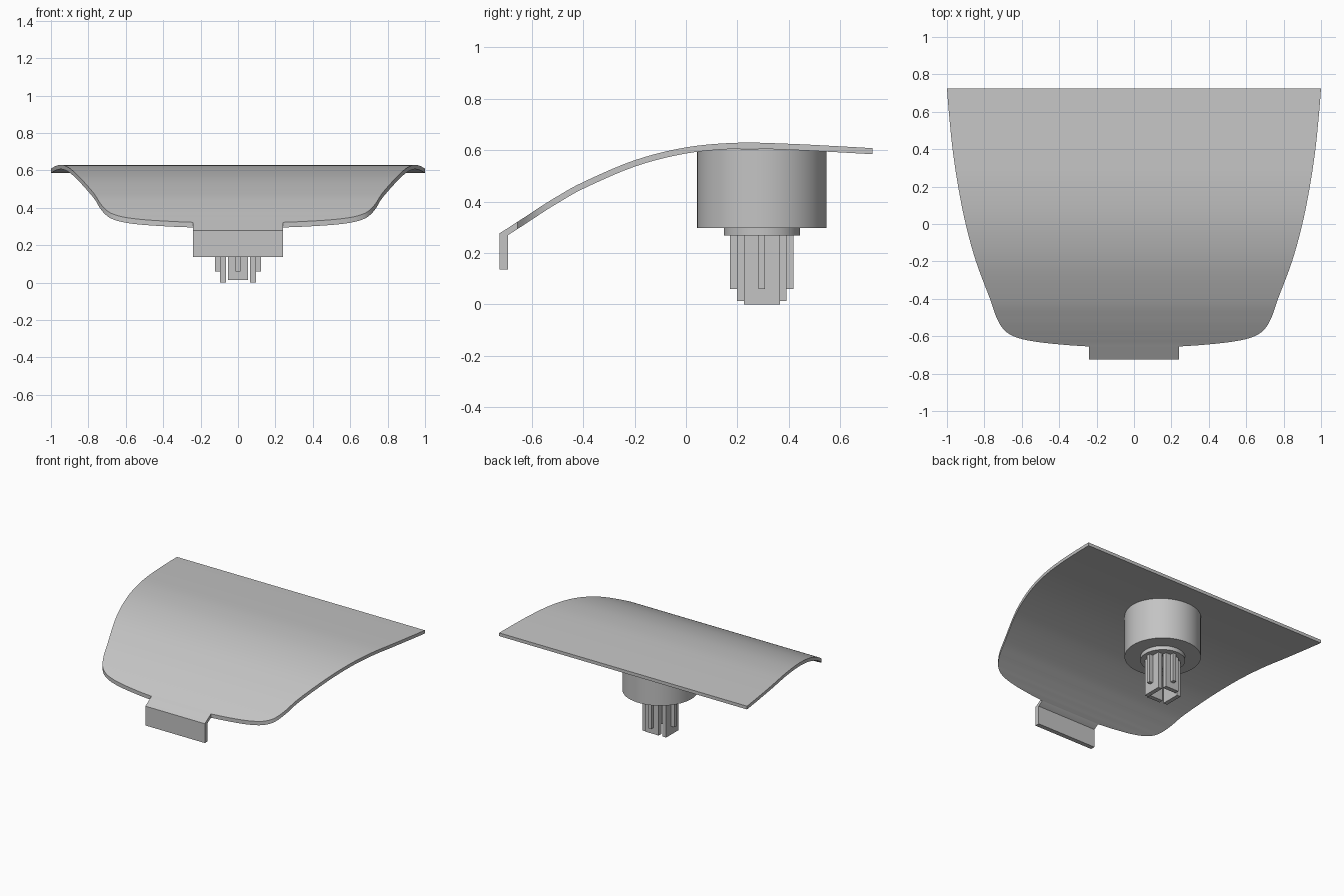
import bpy, bmesh, math
from mathutils import Vector, Matrix

if "Cube" in bpy.data.objects:
    bpy.data.objects.remove(bpy.data.objects["Cube"])

GREY = (0.55, 0.55, 0.55, 1)
mat = bpy.data.materials.new("plain grey")
mat.use_nodes = True
mat.diffuse_color = GREY
mat.node_tree.nodes["Principled BSDF"].inputs["Base Color"].default_value = GREY

STEM_Y = 0.295


def finish(bm, name, angle=30):
    bmesh.ops.recalc_face_normals(bm, faces=bm.faces)
    mesh = bpy.data.meshes.new(name)
    bm.to_mesh(mesh)
    bm.free()
    mesh.materials.append(mat)
    obj = bpy.data.objects.new(name, mesh)
    bpy.context.collection.objects.link(obj)
    bpy.ops.object.select_all(action="DESELECT")
    obj.select_set(True)
    bpy.context.view_layer.objects.active = obj
    bpy.ops.object.shade_smooth_by_angle(angle=math.radians(angle))
    return obj


def spline(pts, steps):
    """Smooth curve through the given points."""
    p = [Vector(q) for q in pts]
    p = [2 * p[0] - p[1]] + p + [2 * p[-1] - p[-2]]
    out = []
    for a, b, c, d in zip(p, p[1:], p[2:], p[3:]):
        for i in range(steps):
            t = i / steps
            out.append(0.5 * (2 * b + (c - a) * t + (2 * a - 5 * b + 4 * c - d) * t * t
                              + (3 * b - a - 3 * c + d) * t ** 3))
    return out + [p[-2]]


def cylinder(name, radius, low, high):
    bm = bmesh.new()
    bmesh.ops.create_cone(bm, cap_ends=True, segments=64, radius1=radius, radius2=radius,
                          depth=high - low,
                          matrix=Matrix.Translation((0, STEM_Y, (low + high) / 2)))
    return finish(bm, name)


def box(name, low, high, turn=0, centre=(0, 0, 0)):
    bm = bmesh.new()
    low, high = Vector(low), Vector(high)
    size = high - low
    bmesh.ops.create_cube(bm, size=1, matrix=Matrix.Translation(centre)
                          @ Matrix.Rotation(turn, 4, "Z")
                          @ Matrix.Translation((low + high) / 2)
                          @ Matrix.Diagonal((*size, 1)))
    return finish(bm, name)


# Curved cover: half width, depth position and top height, from back to front
STATIONS = [(1.0, .725, .608), (.99, .6, .615), (.97, .4, .625), (.94, .2, .629),
            (.9, 0, .611), (.845, -.2, .561), (.77, -.4, .476), (.735, -.5, .421),
            (.7, -.56, .384), (.66, -.592, .363), (.6, -.615, .348), (.5, -.633, .336),
            (.36, -.647, .327), (.24, -.655, .322)]
rows = spline(STATIONS, 5)
rows += [Vector((.24, -.69, .299)), Vector((.24, -.725, .277))]

bm = bmesh.new()
rings = []
for i, (w, y, z) in enumerate(rows):
    a, b = rows[max(i - 1, 0)], rows[min(i + 1, len(rows) - 1)]
    drop = 0.0235 * math.hypot(1, (b.z - a.z) / (b.y - a.y))
    rings.append([bm.verts.new(v) for v in
                  ((-w, y, z), (w, y, z), (w, y, z - drop), (-w, y, z - drop))])
for r, s in zip(rings, rings[1:]):
    for k in range(4):
        bm.faces.new((r[k], r[(k + 1) % 4], s[(k + 1) % 4], s[k]))
bm.faces.new(rings[0])
bm.faces.new(rings[-1])
finish(bm, "curved_cover")

# Lip hanging from the front tab
box("front_lip", (-.24, -.725, .136), (.24, -.692, .277))

# Round boss and collar under the cover
cylinder("boss", .252, .297, .605)
cylinder("collar", .148, .268, .3)

# Four clip prongs around the stem, each with an outer rib
for i, side in enumerate(("left", "back", "right", "front")):
    half, tip = ((.07, 0), (.053, .013))[i % 2]
    place = dict(turn=i * math.pi / 2, centre=(0, STEM_Y, 0))
    box(side + "_prong", (.065, -half, tip), (.096, half, .27), **place)
    box(side + "_rib", (.09, -.013, .06), (.123, .013, .27), **place)
